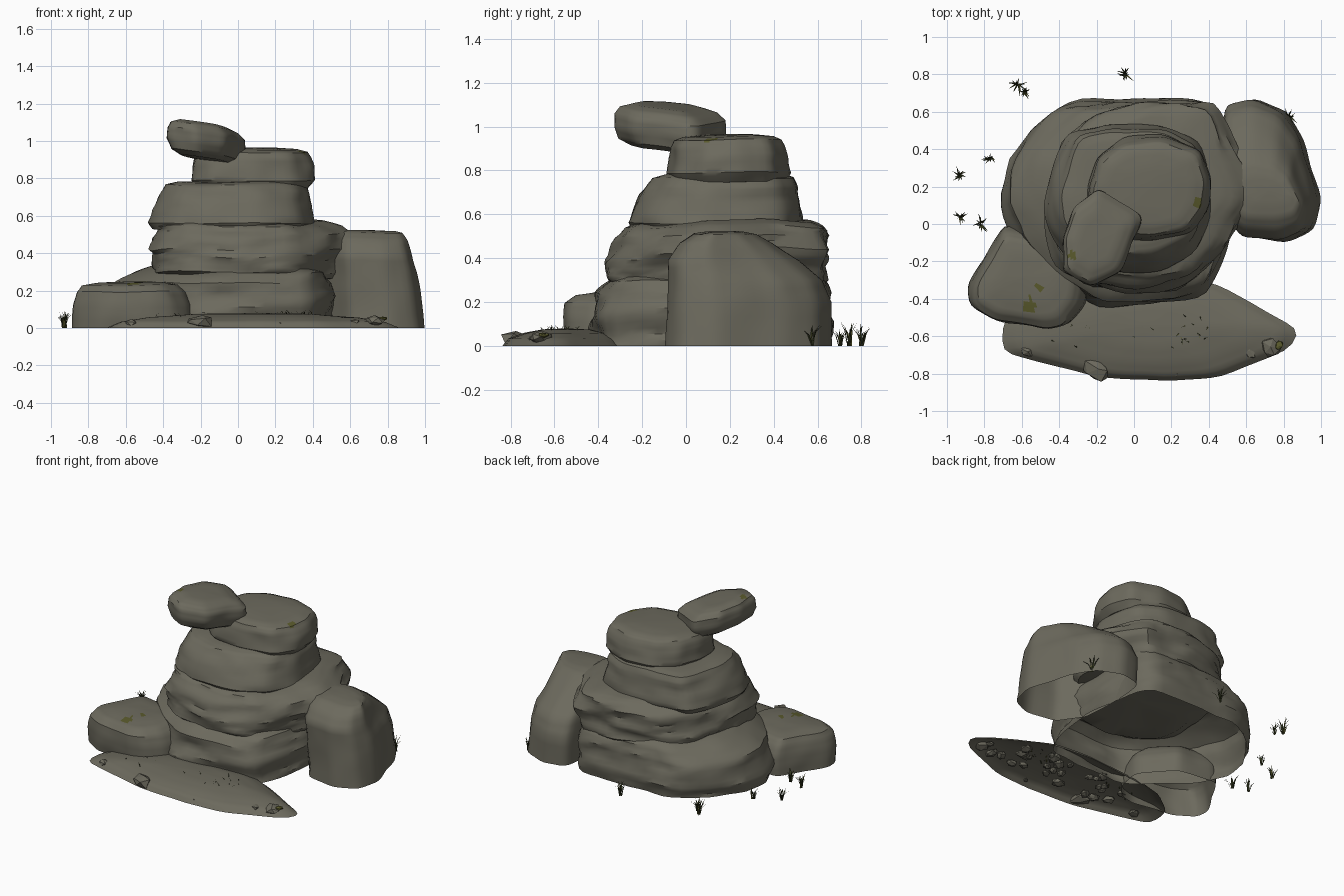
import bpy, bmesh, math, random
from mathutils import Vector, noise, Matrix

if "Cube" in bpy.data.objects:
    bpy.data.objects.remove(bpy.data.objects["Cube"])

random.seed(4)


def material(name, rgb):
    m = bpy.data.materials.new(name)
    m.diffuse_color = (*rgb, 1)
    m.use_nodes = True
    m.node_tree.nodes["Principled BSDF"].inputs["Base Color"].default_value = m.diffuse_color
    return m


STONE = material("grey brown stone", (0.15, 0.143, 0.11))
MOSS = material("olive moss", (0.10, 0.10, 0.025))
GRASS = material("dark grass", (0.035, 0.042, 0.014))
N = 60          # points around each rock
STEPS = 3       # rows between two profile rings


def finish(name, bm, mats, smooth=True):
    me = bpy.data.meshes.new(name)
    bm.to_mesh(me)
    bm.free()
    for m in mats:
        me.materials.append(m)
    ob = bpy.data.objects.new(name, me)
    bpy.context.collection.objects.link(ob)
    if smooth:
        bpy.ops.object.select_all(action='DESELECT')
        ob.select_set(True)
        bpy.context.view_layer.objects.active = ob
        bpy.ops.object.shade_smooth_by_angle(angle=math.radians(38))
    return ob


def resample(pts):
    """Even points along a closed outline, corners slightly rounded."""
    pts = [Vector(p) for p in pts]
    segs = list(zip(pts, pts[1:] + pts[:1]))
    total = sum((b - a).length for a, b in segs)
    out, walked, k = [], 0, 0
    for i in range(N):
        d = total * i / N
        while walked + (segs[k][1] - segs[k][0]).length < d:
            walked += (segs[k][1] - segs[k][0]).length
            k += 1
        a, b = segs[k]
        out.append(a.lerp(b, (d - walked) / (b - a).length))
    return [(out[i - 1] + out[i] * 2 + out[(i + 1) % N]) / 4 for i in range(N)]


def rock(name, outline, rings, rough=0.02, strata=3.0, tilt=(0, 0), moss=(), closed=True):
    """Loft an outline through rings (z, x scale, y scale, x shift, y shift)."""
    loop = resample(outline)
    cx = (min(p.x for p in loop) + max(p.x for p in loop)) / 2
    cy = (min(p.y for p in loop) + max(p.y for p in loop)) / 2
    rows = []
    for a, b in zip(rings, rings[1:]):
        rows += [[u + (v - u) * s / STEPS for u, v in zip(a, b)] for s in range(STEPS)]
    rows.append(rings[-1])
    bm = bmesh.new()
    grid = []
    for z, sx, sy, dx, dy in rows:
        row = []
        for p in loop:
            q = Vector((cx + dx + (p.x - cx) * sx, cy + dy + (p.y - cy) * sy, z))
            f = Vector((q.x * 3.2, q.y * 3.2, q.z * 3.2 * strata)) + Vector((cx * 7, cy * 5, 0))
            out = Vector((q.x - cx, q.y - cy, 0))
            w = rough * (noise.noise(f) + 0.5 * noise.noise(f * 2.3))
            q += out.normalized() * w * min(1, out.length * 6)
            if z > 0.001:
                q.z += rough * 0.5 * noise.noise(Vector((q.x * 4, q.y * 4, cx * 9)))
            q.z += tilt[0] * (q.x - cx) + tilt[1] * (q.y - cy)
            row.append(bm.verts.new(q))
        grid.append(row)
    for r0, r1 in zip(grid, grid[1:]):
        for i in range(N):
            j = (i + 1) % N
            bm.faces.new((r0[i], r0[j], r1[j], r1[i]))
    bm.faces.new(grid[-1])
    if closed:
        bm.faces.new(grid[0][::-1])
        bmesh.ops.recalc_face_normals(bm, faces=bm.faces)
    bm.normal_update()
    for f in bm.faces:
        c = f.calc_center_median()
        if f.normal.z > 0.2 and any(math.hypot(c.x - x, c.y - y) < r for x, y, r in moss):
            f.material_index = 1
    return finish(name, bm, [STONE, MOSS])


# stacked layers, bottom to top (outlines run anticlockwise seen from above)
rock("base_layer",
     [(-.71, .1), (-.62, -.1), (-.3, -.38), (-.2, -.43), (.2, -.41), (.39, -.38), (.46, -.22), (.51, 0),
      (.51, .3), (.44, .58), (.38, .66), (-.1, .665), (-.4, .63), (-.53, .53), (-.69, .3)],
     [(0, .98, .98, 0, 0), (.08, 1, 1, 0, 0), (.17, .98, .99, .01, 0), (.24, .95, .97, .02, .01),
      (.3, .84, .9, .06, .02), (.33, .7, .8, .06, .03), (.34, .05, .05, .06, .03)],
     .03, 3, closed=False)
rock("lower_layer",
     [(-.46, .1), (-.46, -.05), (-.43, -.22), (-.25, -.34), (0, -.375), (.3, -.34), (.47, -.15), (.54, .0),
      (.64, .08), (.645, .2), (.56, .36), (.5, .5), (.43, .65), (.1, .65), (-.2, .58), (-.38, .45)],
     [(.25, .05, .05, 0, 0), (.26, .85, .88, 0, 0), (.3, .93, .98, -.03, 0), (.36, .97, .97, -.01, 0),
      (.42, 1, .98, 0, .01), (.5, .98, .94, 0, .02), (.545, .9, .87, -.02, .02),
      (.57, .75, .75, -.04, .03), (.575, .05, .05, 0, 0)], .035, 4)
rock("middle_layer",
     [(-.48, .1), (-.46, -.05), (-.37, -.19), (-.18, -.26), (.12, -.26), (.33, -.15), (.41, .03),
      (.4, .25), (.35, .43), (.15, .52), (-.15, .53), (-.36, .48), (-.43, .3)],
     [(.52, .05, .05, 0, 0), (.525, .96, .94, 0, 0), (.56, 1, 1, 0, 0), (.63, .97, .97, .005, .01),
      (.72, .91, .89, .02, .03), (.765, .85, .82, .02, .035), (.78, .72, .7, .02, .035),
      (.79, .05, .05, 0, 0)], .02, 2.5)
rock("upper_layer",
     [(-.25, .2), (-.24, .02), (-.15, -.07), (.1, -.1), (.3, -.05), (.4, .08), (.415, .24),
      (.36, .4), (.15, .48), (-.05, .46), (-.2, .36)],
     [(.74, .05, .05, 0, 0), (.745, .9, .9, 0, 0), (.79, 1, 1, 0, 0), (.86, .98, .97, 0, 0),
      (.91, .94, .92, 0, -.005), (.94, .88, .86, 0, -.005), (.955, .72, .72, 0, 0),
      (.963, .4, .4, 0, .01), (.965, .05, .05, 0, 0)],
     .018, 2, (0, 0), [(.34, .11, .022)])
rock("balanced_top_rock",
     [(-.385, -.08), (-.38, -.26), (-.23, -.34), (-.07, -.26), (.05, .02), (.04, .06),
      (-.19, .19), (-.32, .09)],
     [(.9, .05, .05, 0, 0), (.9, .65, .7, 0, 0), (.925, .88, .9, 0, 0), (.98, .99, .98, 0, 0),
      (1.04, .99, .97, 0, 0), (1.07, .88, .86, -.01, -.005), (1.088, .6, .6, -.02, -.01),
      (1.092, .05, .05, -.02, -.01)],
     .016, 2, (-.15, -.05), [(-.33, -.17, .025)])

# side boulders, hollow underneath
rock("tall_right_boulder",
     [(.47, .5), (.48, .1), (.6, -.07), (.82, -.1), (.96, -.03), (1.005, .13), (.91, .46),
      (.81, .6), (.65, .665), (.5, .63)],
     [(0, 1, 1, 0, 0), (.2, .95, .99, -.018, 0), (.3, .92, .93, -.024, -.02), (.39, .87, .79, -.035, -.07),
      (.47, .8, .56, -.04, -.1), (.51, .7, .38, -.04, -.105), (.522, .5, .2, -.03, -.1),
      (.525, .05, .05, -.02, -.1)], .016, 1, closed=False)
rock("low_left_boulder",
     [(-.7, 0), (-.82, -.2), (-.89, -.33), (-.885, -.43), (-.75, -.51), (-.45, -.56), (-.34, -.54),
      (-.25, -.42), (-.23, -.25), (-.4, -.04)],
     [(0, 1, .97, 0, 0), (.06, .98, .99, 0, -.003), (.13, .95, .98, 0, -.008), (.195, .87, .92, -.01, -.018),
      (.23, .76, .78, -.02, -.01), (.243, .5, .5, -.02, 0), (.248, .05, .05, -.02, 0)],
     .016, 1, (0, 0), [(-.56, -.43, .035), (-.52, -.33, .018)], closed=False)

# thin domed earth skirt in front
rock("front_ground_skirt",
     [(-.71, -.68), (-.69, -.5), (-.5, -.35), (.1, -.28), (.42, -.31), (.62, -.42), (.895, -.57),
      (.83, -.67), (.45, -.82), (.17, -.84), (-.2, -.82), (-.5, -.74)],
     [(0, 1, 1, 0, 0), (.033, .9, .9, 0, 0), (.056, .72, .7, 0, .01), (.074, .4, .4, 0, .02),
      (.08, .05, .05, 0, .02)], .008, 1, closed=False)

# pebbles: a few large ones on the rim, small ones half buried
bm = bmesh.new()
pebbles = [(-.2, -.775, .035, .07, 0), (.73, -.66, .035, .055, 0), (.62, -.68, .03, .038, 0),
           (-.57, -.68, .025, .035, 0), (.775, -.65, .05, .025, 1), (.23, -.8, .025, .016, 0),
           (.7, -.6, .03, .025, 0)]
pebbles += [(random.uniform(-.4, .55), random.uniform(-.72, -.45), .03, random.uniform(.025, .045), 0)
            for _ in range(28)]
for x, y, z, r, mat in pebbles:
    spin = Matrix.Rotation(random.uniform(0, 6.3), 4, 'Z')
    new = bmesh.ops.create_icosphere(
        bm, subdivisions=1, radius=r,
        matrix=Matrix.Translation((x, y, z)) @ spin @ Matrix.Diagonal((1.15, .9, .55, 1)))
    for v in new['verts']:
        v.co += Vector([random.uniform(-.15, .15) * r for _ in range(3)])
        v.co.z = max(v.co.z, 0)
    for f in {f for v in new['verts'] for f in v.link_faces}:
        f.material_index = mat
finish("pebbles", bm, [STONE, MOSS], False)


def blade(bm, x, y, z, height, reach, width, a):
    """One bent, tapering grass blade leaning in direction a."""
    d = Vector((math.cos(a), math.sin(a), 0))
    side = Vector((-d.y, d.x, 0)) * width
    root = Vector((x, y, z))
    mid = root + d * reach * .45 + Vector((0, 0, height * .7))
    tip = root + d * reach + Vector((0, 0, height))
    a0, a1, b0, b1, t = [bm.verts.new(p) for p in
                         (root - side, root + side, mid - side * .8, mid + side * .8, tip)]
    faces = [bm.faces.new((a0, a1, b1, b0)), bm.faces.new((b0, b1, t))]
    if random.random() < .2:
        for f in faces:
            f.material_index = 1


# grass tufts around the back and left
bm = bmesh.new()
for x, y, s in [(-.62, .745, 1.15), (-.585, .7, .7), (-.05, .8, 1), (.83, .57, 1), (-.77, .35, .75),
                (-.93, .26, .9), (-.925, .04, .9), (-.82, 0, .9)]:
    for i in range(12):
        blade(bm, x + random.uniform(-.008, .008), y + random.uniform(-.008, .008), 0,
              random.uniform(.06, .105) * s, random.uniform(.025, .06) * s, .0045,
              i * math.tau / 12 + random.uniform(-.3, .3))
finish("grass_tufts", bm, [GRASS, MOSS], False)

# sparse short blades on the skirt
bm = bmesh.new()
for _ in range(18):
    blade(bm, random.gauss(.28, .08), random.gauss(-.57, .05), .055,
          random.uniform(.03, .045), .035, .003, random.uniform(0, math.tau))
for _ in range(6):
    blade(bm, random.uniform(-.45, -.1), random.uniform(-.68, -.5), .05, .03, .03, .003,
          random.uniform(0, math.tau))
finish("skirt_grass", bm, [GRASS, MOSS], False)
